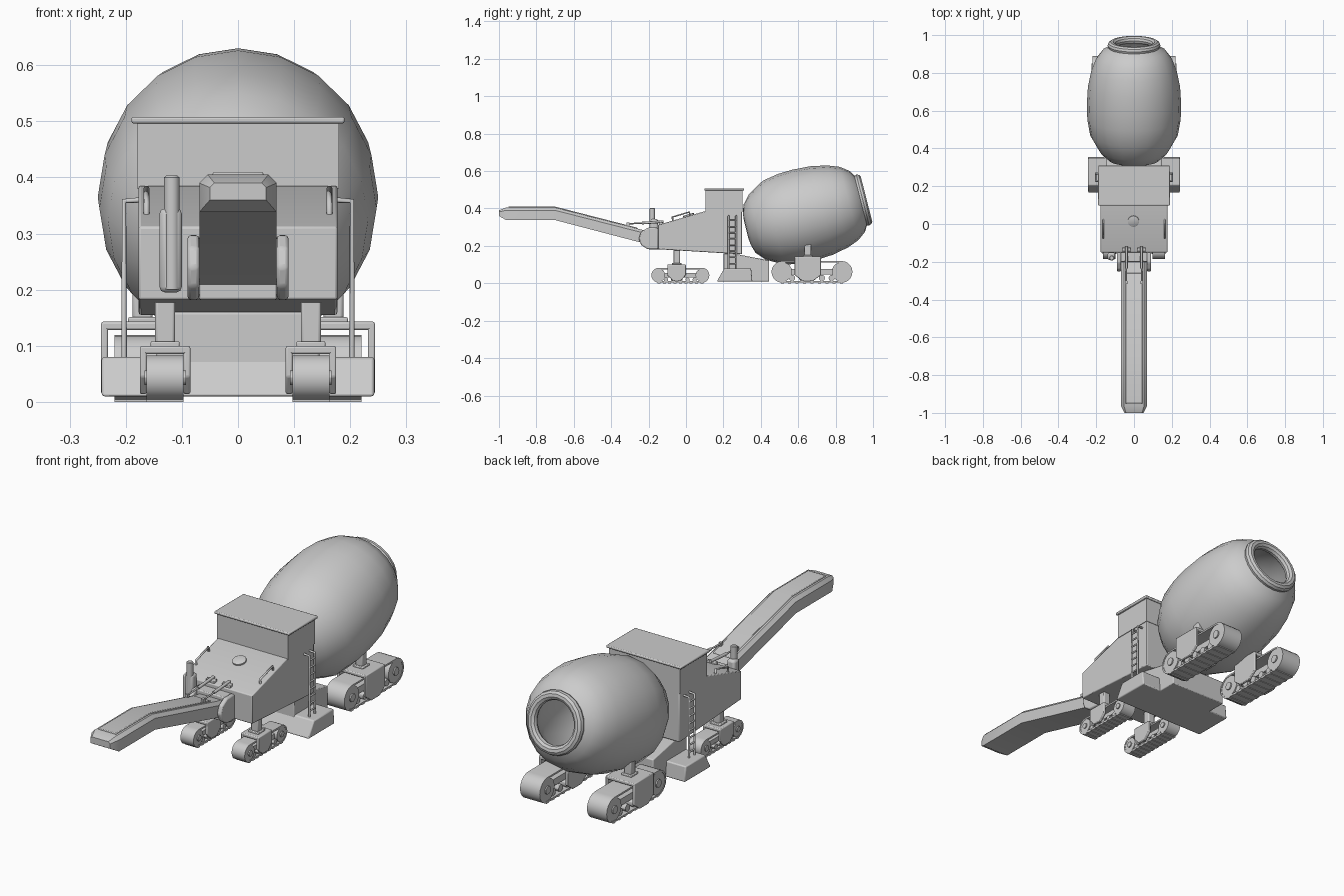
import bpy, bmesh
from math import sin, cos, pi, radians
from mathutils import Vector

if "Cube" in bpy.data.objects:
    bpy.data.objects.remove(bpy.data.objects["Cube"])


def finish(name, verts, faces, bevel=0, angle=30):
    me = bpy.data.meshes.new(name)
    bm = bmesh.new()
    vs = [bm.verts.new(v) for v in verts]
    for f in faces:
        bm.faces.new([vs[i] for i in f])
    bmesh.ops.remove_doubles(bm, verts=bm.verts, dist=1e-5)
    bmesh.ops.recalc_face_normals(bm, faces=bm.faces)
    bm.to_mesh(me)
    bm.free()
    ob = bpy.data.objects.new(name, me)
    bpy.context.collection.objects.link(ob)
    if bevel:
        m = ob.modifiers.new("bevel", 'BEVEL')
        m.width, m.segments, m.limit_method = bevel, 2, 'ANGLE'
    bpy.ops.object.select_all(action='DESELECT')
    ob.select_set(True)
    bpy.context.view_layer.objects.active = ob
    bpy.ops.object.shade_smooth_by_angle(angle=radians(angle))
    return ob


def prism(name, pts, x0, x1, bevel=0):
    """Extrude a (y, z) outline from x0 to x1."""
    n = len(pts)
    verts = [(x, y, z) for x in (x0, x1) for y, z in pts]
    faces = [tuple(range(n)), tuple(range(n, 2 * n))]
    faces += [(i, (i + 1) % n, n + (i + 1) % n, n + i) for i in range(n)]
    return finish(name, verts, faces, bevel)


def box(name, x0, x1, y0, y1, z0, z1, bevel=0):
    return prism(name, [(y0, z0), (y1, z0), (y1, z1), (y0, z1)], x0, x1, bevel)


def disc(name, y, z, r, x0, x1, n=20, bevel=0):
    pts = [(y + r * cos(2 * pi * i / n), z + r * sin(2 * pi * i / n)) for i in range(n)]
    return prism(name, pts, x0, x1, bevel)


def loft(name, rings, closed=False):
    """Skin equal-sized rings; cap the ends unless closed into a loop."""
    n, k = len(rings[0]), len(rings)
    faces = [(a * n + i, a * n + (i + 1) % n, (a + 1) % k * n + (i + 1) % n, (a + 1) % k * n + i)
             for a in range(k if closed else k - 1) for i in range(n)]
    if not closed:
        faces += [tuple(range(n)), tuple(range((k - 1) * n, k * n))]
    return finish(name, [p for r in rings for p in r], faces)


def rod(name, points, r):
    cu = bpy.data.curves.new(name, 'CURVE')
    cu.dimensions, cu.bevel_depth, cu.bevel_resolution = '3D', r, 2
    cu.use_fill_caps = True
    sp = cu.splines.new('POLY')
    sp.points.add(len(points) - 1)
    for p, co in zip(sp.points, points):
        p.co = (*co, 1)
    ob = bpy.data.objects.new(name, cu)
    bpy.context.collection.objects.link(ob)
    bpy.ops.object.select_all(action='DESELECT')
    ob.select_set(True)
    bpy.context.view_layer.objects.active = ob
    bpy.ops.object.convert(target='MESH')
    return bpy.context.object


def lathe(name, profile, n, origin, tilt, closed=False):
    """Revolve (height, radius) points about z, then tilt about x."""
    ob = loft(name, [[(r * cos(2 * pi * i / n), r * sin(2 * pi * i / n), h) for i in range(n)]
                     for h, r in profile], closed)
    ob.location, ob.rotation_euler = origin, (tilt, 0, 0)
    return ob


# mixing drum with hollow inside, and rolled rim
C, TILT = Vector((0, .63, .365)), radians(-75.7)
lathe("drum", [(-.318, .05), (-.314, .085), (-.30, .132), (-.257, .18), (-.167, .232), (-.08, .247),
               (0, .25), (.1, .244), (.187, .226), (.25, .202), (.295, .168), (.32, .125), (.32, .1),
               (.28, .13), (.15, .19), (-.1, .21), (-.25, .14), (-.28, .03)], 20, C, TILT)
lathe("drum_rim", [(.325 + .022 * sin(a * pi / 5), .118 + .022 * cos(a * pi / 5)) for a in range(10)],
      20, C, TILT, True)

# cab and roof
prism("cab_body", [(-.15, .182), (-.15, .312), (.1, .385), (.3, .385), (.3, .155)], -.177, .177, .004)
box("cab_upper", -.18, .18, .105, .302, .38, .5)
box("cab_roof", -.19, .19, .098, .31, .496, .508, .004)

# rear spine and entry steps
prism("spine", [(.2, .01), (.445, .01), (.445, .122), (.26, .158), (.2, .16)], -.145, .145, .004)
prism("entry_step", [(.165, .01), (.355, .01), (.348, .08), (.205, .08)], -.243, .243, .005)

# deck hatch
hatch = lathe("deck_hatch", [(-.005, .03), (.006, .03), (.008, .026)], 16, (-.003, .015, .361), radians(16.5))

# boom chute: chamfered section swept along a bent path
def section(y, zb, zt, w, c):
    return [(-w, y, zb), (w, y, zb), (w, y, zt - c), (w - c, y, zt), (c - w, y, zt), (-w, y, zt - c)]


loft("boom", [section(-1.0, .36, .39, .05, .008), section(-.962, .338, .405, .069, .015),
              section(-.70, .338, .405, .069, .015), section(-.23, .215, .285, .069, .015),
              section(-.15, .2, .27, .069, .015)])
prism("boom_lid", [(-.95, .4), (-.7, .4), (-.26, .287), (-.26, .297), (-.7, .41), (-.95, .41)],
      -.045, .045, .003)
box("boom_mount", -.07, .07, -.2, -.14, .182, .295, .004)

for s in (-1, 1):
    side = "left" if s < 0 else "right"
    # boom pivot cheeks
    prism(side + "_pivot_cheek", [(-.15, .182), (-.205, .182), (-.24, .205), (-.253, .24), (-.24, .275),
                                  (-.205, .297), (-.15, .297)], s * .069, s * .09, .006)
    # boom cylinders
    x = s * .04
    rod(side + "_cylinder", [(x, -.12, .33), (x, -.235, .322)], .007)
    rod(side + "_piston", [(x, -.23, .322), (x, -.315, .318)], .004)
    box(side + "_boom_lug", x - .006, x + .006, -.318, -.303, .295, .325)
    box(side + "_deck_lug", x - .022, x + .022, -.145, -.125, .305, .328, .003)
    # deck handles
    x = s * .163
    rod(side + "_handle", [(x, -.07, .33), (x, -.073, .354), (x, .017, .381), (x, .022, .357)], .005)
    # ladder
    for y in (.228, .268):
        rod(side + "_ladder_rail", [(s * .203, y, .078), (s * .203, y, .358), (s * .17, y, .36)], .005)
    for i in range(8):
        z = .105 + i * .033
        rod(side + "_ladder_rung", [(s * .203, .228, z), (s * .203, .268, z)], .004)

# exhaust on the left front corner
box("exhaust_box", -.14, -.1, -.19, -.15, .195, .345, .01)
lathe("exhaust_pipe", [(0, .014), (.2, .014), (.203, .01)], 12, (-.118, -.18, .2), 0)


def track(name, x, y0, y1, r, w, ya, yb, hw_in, hw_out, top, post_top):
    # belt loop
    def loop(q, xx):
        pts = [(xx, y1 + q * cos(a), r + q * sin(a)) for a in [(-.5 + i / 10) * pi for i in range(11)]]
        return pts + [(xx, y0 - q * cos(a), r + q * sin(a))
                      for a in [(.5 - i / 10) * pi for i in range(11)]]
    z0 = .003
    loft(name + "_belt", [loop(r - z0, x - w), loop(r - z0, x + w),
                          loop(r - .011, x + w), loop(r - .011, x - w)], True)
    # end wheels and road rollers
    for y in (y0, y1):
        disc(name + "_wheel", y, r, r - .009, x - w * .96, x + w * .96)
        disc(name + "_hub", y, r, r * .3, x - w - .004, x + w + .004, 12)
    for i in range(1, 6):
        y = y0 + (y1 - y0) * i / 6
        disc(name + "_roller", y, r * .46, r * .27, x - w * .85, x + w * .85, 12)
    # tread pads
    for i in range(9):
        y = y0 + (y1 - y0) * i / 8
        box(name + "_pad", x - w, x + w, y - .008, y + .008, 0, .006)
    # yoke over the belt, axle beam, and post
    m, t = (ya + yb) / 2, .012
    xa, xb = x - hw_in, x + hw_out
    box(name + "_yoke_top", xa, xb, ya, yb, top - .015, top, .004)
    c = (yb - ya) * .28
    cheek = [(ya, top - .002), (ya, .045), (ya + c, .014), (yb - c, .014), (yb, .045), (yb, top - .002)]
    for xx in (xa, xb - t):
        prism(name + "_yoke_cheek", cheek, xx, xx + t, .003)
    box(name + "_beam", x - w * .6, x + w * .6, y0, y1, r * .75, r * 1.25)
    box(name + "_post", x - .018, x + .018, m - .018, m + .018, top - .01, post_top, .005)
    box(name + "_post_foot", x - .026, x + .026, m - .026, m + .026, top - .004, top + .008, .003)


for s, side in ((-1, "left"), (1, "right")):
    track(side + "_front_track", s * .13, -.145, .085, .043, .033, -.1, .0, .045, .045, .1, .195)
    track(side + "_rear_track", s * .17, .515, .832, .061, .05, .58, .722, .074, .074, .143, .225)
